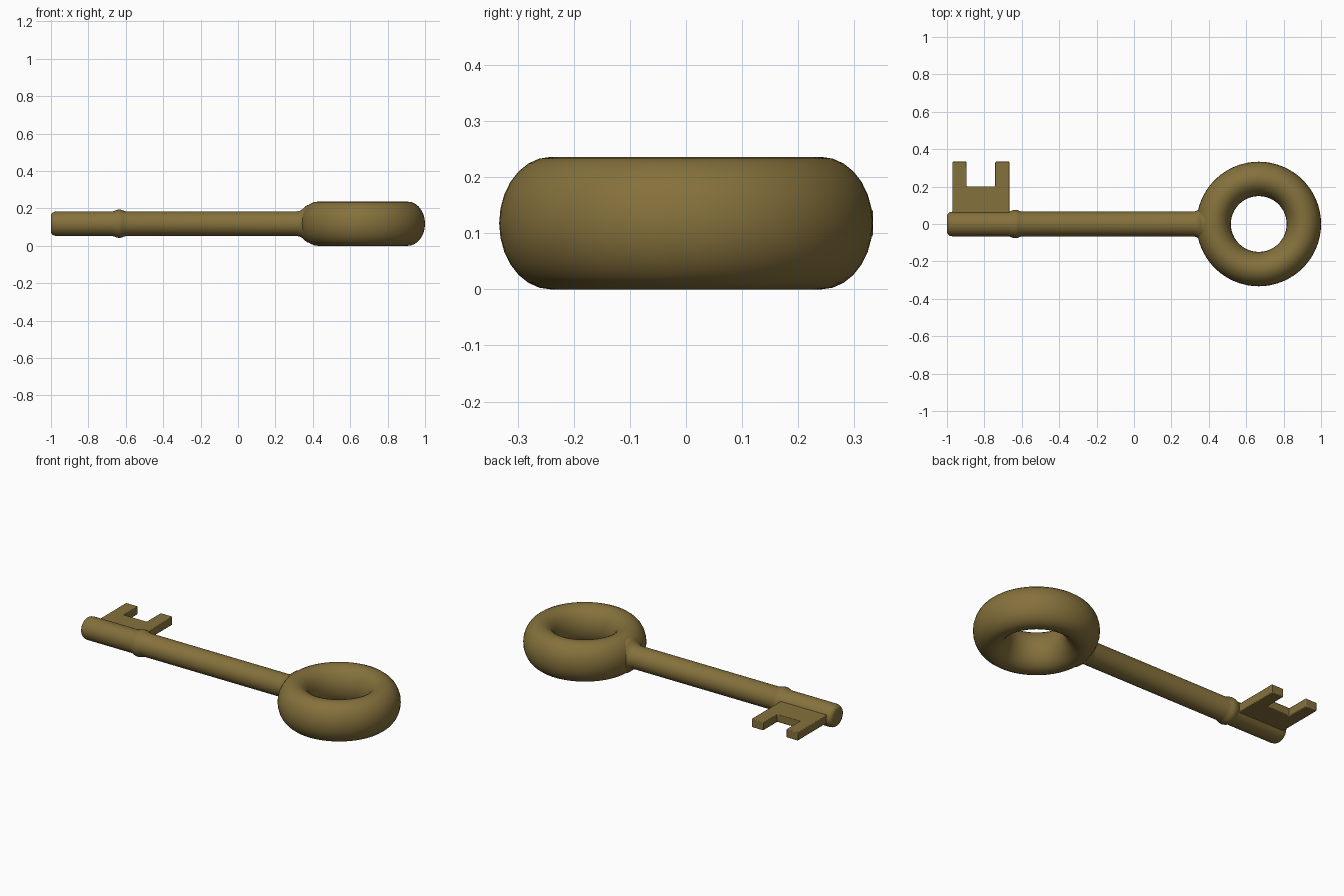
import bpy, bmesh, math

if "Cube" in bpy.data.objects:
    bpy.data.objects.remove(bpy.data.objects["Cube"])

ZC = 0.118
brass = bpy.data.materials.new("brass")
brass.diffuse_color = (0.235, 0.165, 0.045, 1)
brass.use_nodes = True
brass.node_tree.nodes["Principled BSDF"].inputs["Base Color"].default_value = brass.diffuse_color


def finish(name, bm, angle=40):
    bmesh.ops.recalc_face_normals(bm, faces=bm.faces[:])
    me = bpy.data.meshes.new(name)
    bm.to_mesh(me)
    bm.free()
    ob = bpy.data.objects.new(name, me)
    bpy.context.collection.objects.link(ob)
    me.materials.append(brass)
    bpy.ops.object.select_all(action='DESELECT')
    ob.select_set(True)
    bpy.context.view_layer.objects.active = ob
    bpy.ops.object.shade_smooth_by_angle(angle=math.radians(angle))
    return ob


def lathe_x(name, profile, n=32):
    """Revolve (x, radius) points around the shaft axis, capping both ends."""
    bm = bmesh.new()
    rings = [[bm.verts.new((x, r * math.cos(2 * math.pi * i / n),
                            ZC + r * math.sin(2 * math.pi * i / n)))
              for i in range(n)] for x, r in profile]
    for a, b in zip(rings, rings[1:]):
        for i in range(n):
            bm.faces.new((a[i], a[(i + 1) % n], b[(i + 1) % n], b[i]))
    bm.faces.new(rings[0])
    bm.faces.new(rings[-1])
    return finish(name, bm)


# Shaft with softened tip, bead collar and flare into the bow
lathe_x("shaft", [
    (-1.0, 0.045), (-0.995, 0.056), (-0.985, 0.063), (-0.97, 0.066),
    (-0.672, 0.066), (-0.66, 0.069), (-0.648, 0.074), (-0.635, 0.076),
    (-0.622, 0.074), (-0.61, 0.069), (-0.598, 0.066),
    (0.315, 0.066), (0.33, 0.069), (0.345, 0.077), (0.358, 0.09), (0.37, 0.1),
    (0.42, 0.1)])

# Ring bow: torus with a tall elliptical section
bm = bmesh.new()
N, M = 64, 28
loops = []
for i in range(N):
    a = 2 * math.pi * i / N
    loop = []
    for j in range(M):
        t = 2 * math.pi * j / M
        r = 0.241 + 0.092 * math.cos(t)
        loop.append(bm.verts.new((0.667 + r * math.cos(a), r * math.sin(a),
                                  ZC + 0.118 * math.sin(t))))
    loops.append(loop)
for i in range(N):
    a, b = loops[i], loops[(i + 1) % N]
    for j in range(M):
        k = (j + 1) % M
        bm.faces.new((a[j], b[j], b[k], a[k]))
finish("bow", bm, 60)

# Flat bit: U-shaped outline with two teeth, extruded in z
outline = [(-0.97, 0.0), (-0.665, 0.0), (-0.665, 0.333), (-0.742, 0.333),
           (-0.742, 0.2), (-0.895, 0.2), (-0.895, 0.333), (-0.97, 0.333)]
T = 0.025
bm = bmesh.new()
face = bm.faces.new([bm.verts.new((x, y, ZC - T)) for x, y in outline])
ext = bmesh.ops.extrude_face_region(bm, geom=[face])
bmesh.ops.translate(bm, vec=(0, 0, 2 * T),
                    verts=[v for v in ext["geom"] if isinstance(v, bmesh.types.BMVert)])
bit = finish("bit", bm, 30)
bev = bit.modifiers.new("soft_edges", 'BEVEL')
bev.width = 0.004
bev.segments = 2
